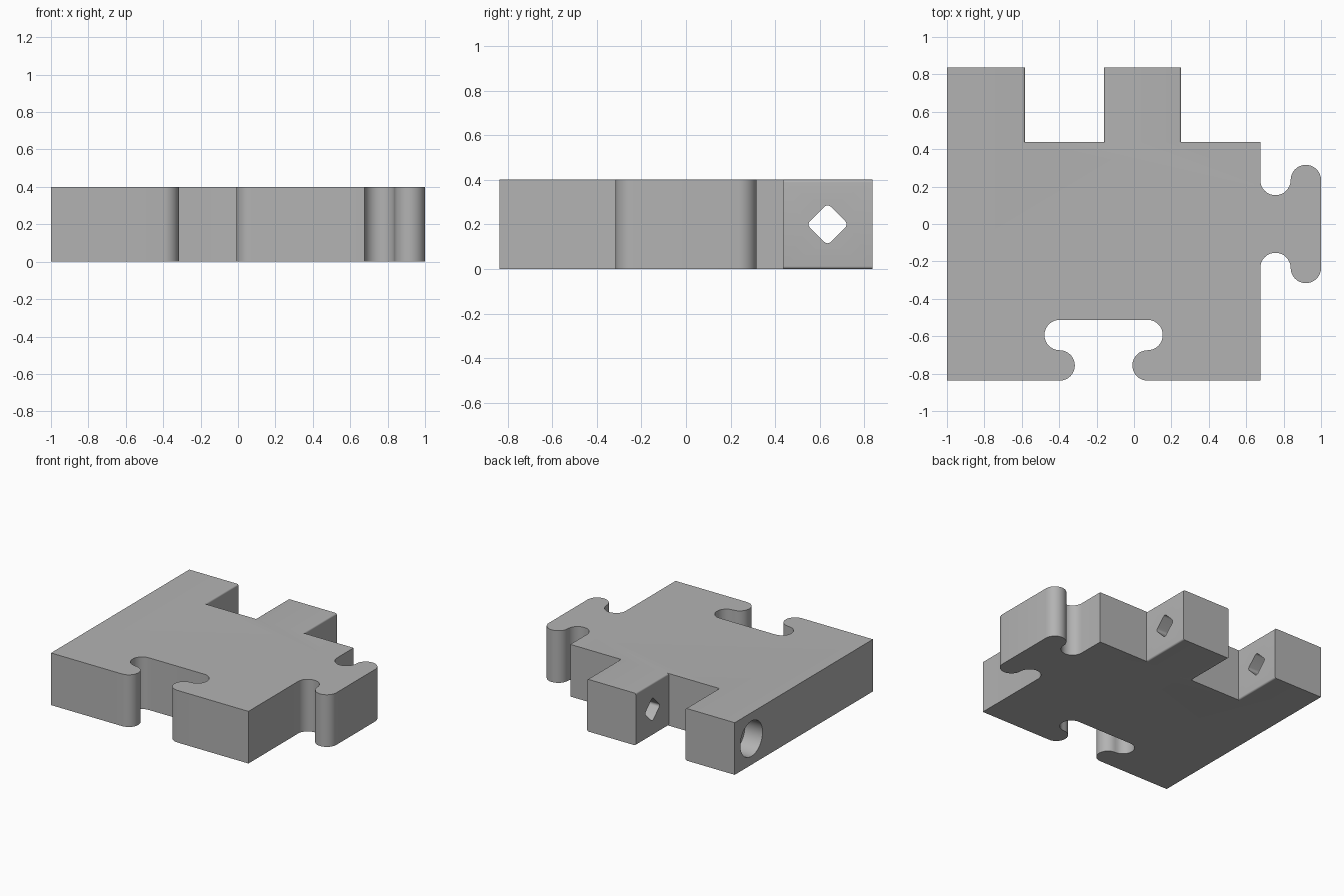
import bpy, bmesh
from math import cos, sin, radians, sqrt, pi
from mathutils import Matrix

cube = bpy.data.objects.get("Cube")
if cube:
    bpy.data.objects.remove(cube, do_unlink=True)

HALF = 0.8375       # half depth of the square body
EDGE = 0.675        # right edge of the body
MID = (EDGE - 1) / 2
R = (1 - EDGE) / 4  # radius of every joint curve
NECK = 0.235        # joint curve centres from the joint axis
THICK = 0.4
SLOT_Y = 0.4375
BORE_Y, BORE_Z = 0.635, 0.2

grey = bpy.data.materials.new("plain grey")
grey.use_nodes = True
colour = (0.45, 0.45, 0.45, 1)
grey.diffuse_color = colour
grey.node_tree.nodes["Principled BSDF"].inputs["Base Color"].default_value = colour


def arc(cx, cy, r, start, end, steps=16):
    angles = [radians(start + (end - start) * i / steps) for i in range(steps + 1)]
    return [(cx + r * cos(a), cy + r * sin(a)) for a in angles]


def prism(name, outline, start, end, matrix=Matrix()):
    """Extrude a closed outline from start to end, then place it."""
    bm = bmesh.new()
    face = bm.faces.new([bm.verts.new((u, v, start)) for u, v in outline])
    top = bmesh.ops.extrude_face_region(bm, geom=[face])["geom"]
    moved = [g for g in top if isinstance(g, bmesh.types.BMVert)]
    bmesh.ops.translate(bm, verts=moved, vec=(0, 0, end - start))
    bmesh.ops.remove_doubles(bm, verts=bm.verts, dist=0.0001)
    bmesh.ops.transform(bm, matrix=matrix, verts=bm.verts)
    bmesh.ops.recalc_face_normals(bm, faces=bm.faces)
    mesh = bpy.data.meshes.new(name)
    bm.to_mesh(mesh)
    bm.free()
    mesh.materials.append(grey)
    obj = bpy.data.objects.new(name, mesh)
    bpy.context.collection.objects.link(obj)
    return obj


def joint(base):
    """Half of a joint: distance from the axis against height above the base."""
    neck = arc(NECK, base + R, R, 270, 90)
    head = arc(NECK, base + 3 * R, R, -90, 90)
    return neck + head


# Body outline with the front socket and the right-hand knob
socket = joint(-HALF)
knob = joint(EDGE)
outline = [(-1, -HALF)]
outline += [(MID - d, h) for d, h in socket]
outline += [(MID + d, h) for d, h in reversed(socket)]
outline += [(EDGE, -HALF)]
outline += [(h, -d) for d, h in knob]
outline += [(h, d) for d, h in reversed(knob)]
outline += [(EDGE, HALF), (-1, HALF)]
body = prism("puzzle_plate", outline, 0, THICK)

# Axis mappings: profile (u, v) and extrusion w onto world axes
along_y = Matrix(((1, 0, 0, 0), (0, 0, 1, 0), (0, 1, 0, 0), (0, 0, 0, 1)))
along_x = Matrix(((0, 0, 1, 0), (1, 0, 0, 0), (0, 1, 0, 0), (0, 0, 0, 1)))


def slot_side(x, inward, r=0.012):
    """Slot wall, top to bottom, that rounds over the knuckle edges."""
    upper = [(r * (1 - cos(radians(a))), THICK - r + r * sin(radians(a)))
             for a in range(90, -1, -15)]
    half = [(r, THICK + 0.1)] + upper
    wall = half + [(d, THICK - z) for d, z in reversed(half)]
    return [(x - inward * d, z) for d, z in wall]


cutters = []
# Gaps between the hinge knuckles
left_gap = slot_side(-0.583, 1) + slot_side(-0.16, -1)[::-1]
right_gap = slot_side(0.252, 1) + [(1.2, -0.1), (1.2, THICK + 0.1)]
for i, gap in enumerate((left_gap, right_gap)):
    cutters.append(prism(f"knuckle_gap_cutter_{i + 1}", gap, SLOT_Y, 1, along_y))

# Rounded diamond hole through both knuckles
reach, corner = 0.065, 0.02
diamond = []
for k in range(4):
    a = k * pi / 2
    diamond += arc(BORE_Y + reach * cos(a), BORE_Z + reach * sin(a), corner,
                   90 * k - 45, 90 * k + 45, 6)
cutters.append(prism("pin_hole_cutter", diamond, -1.1, 0.5, along_x))

# Round recess for the pin head in the outer face
recess = arc(BORE_Y, BORE_Z, 0.135, 0, 360, 48)[:-1]
cutters.append(prism("pin_head_cutter", recess, -1.1, -0.85, along_x))

bpy.context.view_layer.objects.active = body
for cutter in cutters:
    cutter.hide_render = True
    mod = body.modifiers.new("cut", "BOOLEAN")
    mod.operation = "DIFFERENCE"
    mod.solver = "EXACT"
    mod.object = cutter
    bpy.ops.object.modifier_apply(modifier=mod.name)
    bpy.data.objects.remove(cutter, do_unlink=True)

bpy.ops.object.select_all(action="DESELECT")
body.select_set(True)
bpy.ops.object.shade_smooth_by_angle(angle=radians(30))
